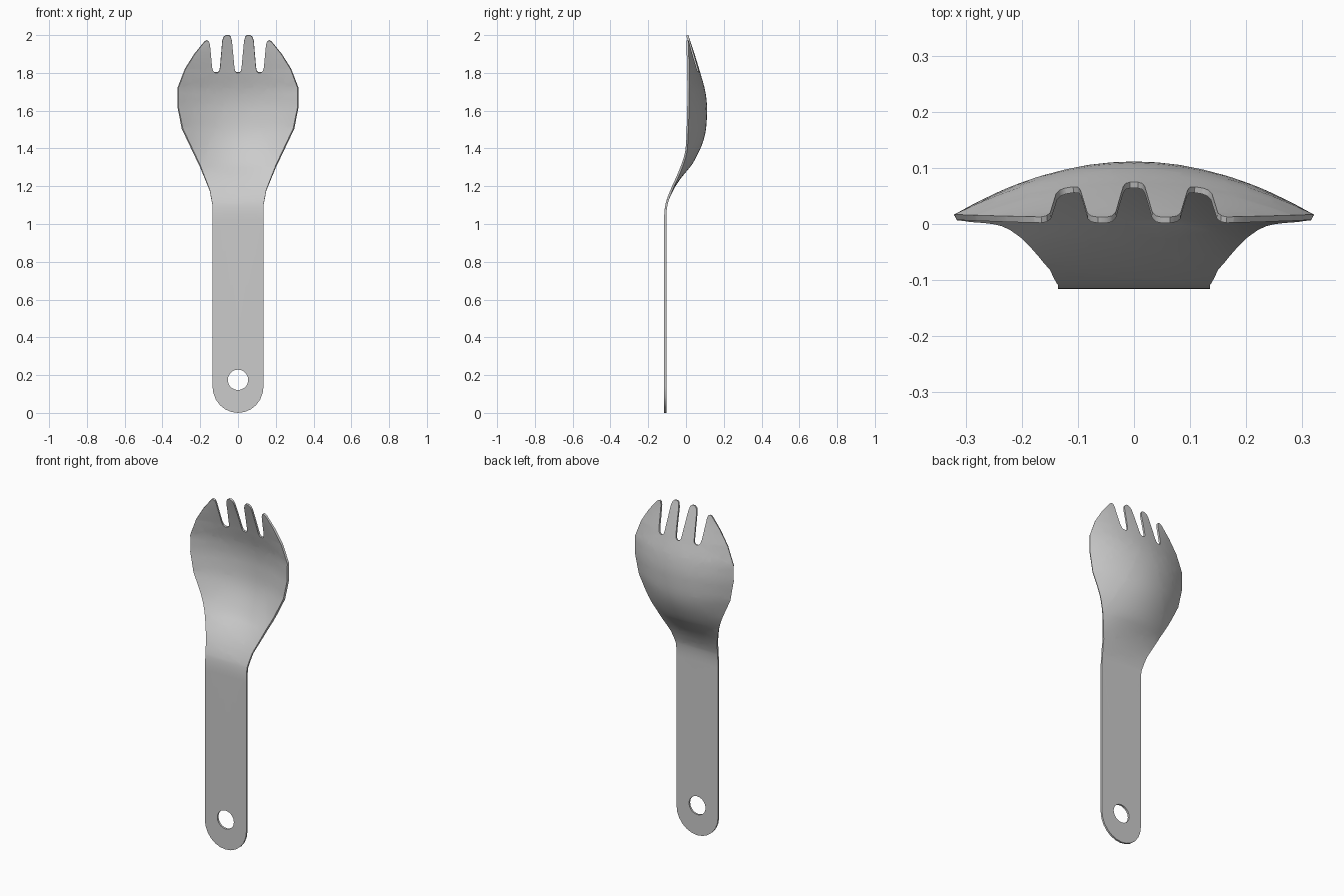
import bpy, bmesh, math
from mathutils import Vector

if "Cube" in bpy.data.objects:
    bpy.data.objects.remove(bpy.data.objects["Cube"])

# Right half of the outer silhouette (x, z): handle side up to the outer tine
SIDE = [(0.135, 0.14), (0.135, 1.10), (0.15, 1.18), (0.20, 1.305), (0.295, 1.505),
        (0.318, 1.62), (0.318, 1.72), (0.28, 1.82), (0.23, 1.90), (0.178, 1.965)]
# Outer tine tip, side slot, inner tine, centre slot
TINES = [(0.165, 1.972), (0.155, 1.967), (0.149, 1.95), (0.138, 1.83), (0.132, 1.81),
         (0.122, 1.802), (0.108, 1.802), (0.099, 1.81), (0.095, 1.83), (0.083, 1.97),
         (0.076, 1.99), (0.064, 2.0), (0.049, 2.0), (0.039, 1.992), (0.032, 1.97),
         (0.019, 1.83), (0.015, 1.81), (0.007, 1.802)]
# Depth (z, y) along the rim and along the centre line
RIM = [(1.0, -0.11), (1.06, -0.109), (1.12, -0.099), (1.2, -0.068), (1.25, -0.045), (1.31, -0.021),
       (1.38, 0.0), (1.5, 0.008), (1.7, 0.012), (2.0, 0.007)]
MID = [(1.0, -0.11), (1.06, -0.109), (1.12, -0.099), (1.2, -0.062), (1.25, -0.028), (1.33, 0.035),
       (1.46, 0.092), (1.6, 0.106), (1.7, 0.097), (1.8, 0.07), (1.9, 0.04), (2.0, 0.007)]
WIDTH = [(z, x) for x, z in SIDE] + [(2.0, 0.10)]


def interp(pts, t, smooth=True):
    """Linear or cubic interpolation through a short table."""
    if t <= pts[0][0]:
        return pts[0][1]
    if t >= pts[-1][0]:
        return pts[-1][1]
    i = max(k for k in range(len(pts) - 1) if pts[k][0] <= t)
    (t0, a), (t1, b) = pts[i], pts[i + 1]
    h = t1 - t0
    s = (t - t0) / h
    if not smooth:
        return a + (b - a) * s

    def slope(k):
        lo, hi = pts[max(k - 1, 0)], pts[min(k + 1, len(pts) - 1)]
        return (hi[1] - lo[1]) / (hi[0] - lo[0])
    return ((2*s**3 - 3*s**2 + 1) * a + (s**3 - 2*s**2 + s) * h * slope(i)
            + (3*s**2 - 2*s**3) * b + (s**3 - s**2) * h * slope(i + 1))


def depth(x, z):
    rim, mid = interp(RIM, z), interp(MID, z)
    u = min(abs(x) / interp(WIDTH, z, False), 1)
    return rim + (mid - rim) * (1 - u * u)


def add_loop(bm, pts):
    vs = [bm.verts.new((x, 0, z)) for x, z in pts]
    return [bm.edges.new((vs[i], vs[(i + 1) % len(vs)])) for i in range(len(vs))]


# Flat blank with rounded handle end and hanging hole
end = [(0.135 * math.sin(a), 0.14 - 0.14 * math.cos(a))
       for a in (math.pi / 2 * k / 6 for k in range(1, 6))]
half = end + SIDE + TINES
outline = [(0, 0)] + half + [(-x, z) for x, z in reversed(half)]
hole = [(0.054 * math.cos(math.tau * k / 20), 0.175 + 0.054 * math.sin(math.tau * k / 20))
        for k in range(20)]
bm = bmesh.new()
edges = add_loop(bm, outline) + add_loop(bm, hole)
bmesh.ops.triangle_fill(bm, edges=edges, use_beauty=True, normal=Vector((0, -1, 0)))


# Slice the blank into a grid so that it can be pressed into shape
def slice_at(co, no):
    bmesh.ops.bisect_plane(bm, geom=bm.verts[:] + bm.edges[:] + bm.faces[:],
                           dist=1e-5, plane_co=co, plane_no=no)


for k in range(32):
    slice_at((0, 0, 1.02 + 0.0305 * k), (0, 0, 1))
for k in range(-7, 8):
    slice_at((0.0405 * k, 0, 0), (1, 0, 0))
bmesh.ops.remove_doubles(bm, verts=bm.verts[:], dist=0.0005)

# Press the bowl and neck
for v in bm.verts:
    v.co.y = depth(v.co.x, v.co.z)
bmesh.ops.triangulate(bm, faces=[f for f in bm.faces if len(f.verts) > 4])
bmesh.ops.recalc_face_normals(bm, faces=bm.faces[:])

mesh = bpy.data.meshes.new("spork")
bm.to_mesh(mesh)
bm.free()
spork = bpy.data.objects.new("spork", mesh)
bpy.context.collection.objects.link(spork)

# Sheet thickness
bpy.context.view_layer.objects.active = spork
spork.select_set(True)
solid = spork.modifiers.new("thickness", 'SOLIDIFY')
solid.thickness = 0.011
solid.offset = 0
bpy.ops.object.modifier_apply(modifier=solid.name)
bpy.ops.object.shade_smooth_by_angle(angle=math.radians(40))
